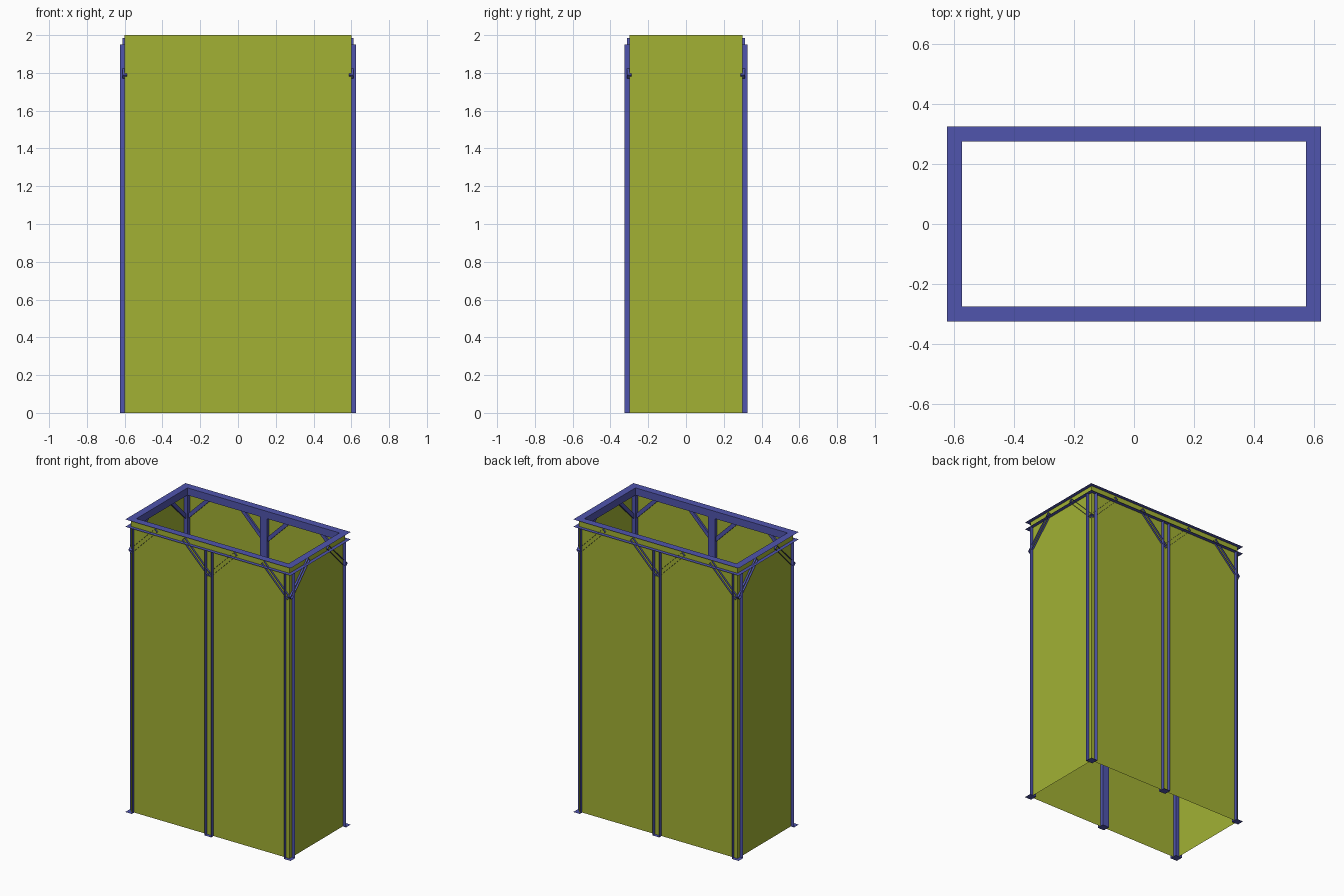
import bpy, bmesh
from math import radians
from mathutils import Matrix, Vector

if "Cube" in bpy.data.objects:
    bpy.data.objects.remove(bpy.data.objects["Cube"])

HX, HY, TOP = 0.6, 0.3, 2.0      # wall half sizes and height
T = 0.05                         # post and beam thickness
BEAM_Z = TOP - T                 # underside of the top beam
BRACE = 0.025                    # brace thickness


def material(name, rgb):
    m = bpy.data.materials.new(name)
    m.diffuse_color = (*rgb, 1)
    m.use_nodes = True
    m.node_tree.nodes["Principled BSDF"].inputs["Base Color"].default_value = m.diffuse_color
    return m


GREEN = material("wall_green", (0.36, 0.44, 0.034))
BLUE = material("frame_blue", (0.08, 0.09, 0.42))


def finish(name, bm, mat):
    me = bpy.data.meshes.new(name)
    bm.to_mesh(me)
    bm.free()
    me.materials.append(mat)
    ob = bpy.data.objects.new(name, me)
    bpy.context.collection.objects.link(ob)
    return ob


def open_box(name, size, matrix, dropped):
    """Box without the faces that point along the dropped directions."""
    bm = bmesh.new()
    bmesh.ops.create_cube(bm, size=1)
    bm.normal_update()
    gone = [f for f in bm.faces if any(f.normal.dot(Vector(d)) > 0.9 for d in dropped)]
    bmesh.ops.delete(bm, geom=gone, context='FACES')
    bm.transform(matrix @ Matrix.Diagonal((*size, 1)))
    return finish(name, bm, BLUE)


# Each wall is laid out as a front wall, then turned about z
walls = [("front", 0, HX, HY, True), ("right", 90, HY, HX, False),
         ("back", 180, HX, HY, True), ("left", 270, HY, HX, False)]

for side, angle, half, dist, has_mid in walls:
    turn = Matrix.Rotation(radians(angle), 4, 'Z')

    # Thin wall panel
    bm = bmesh.new()
    corners = [(-half, 0), (half, 0), (half, TOP), (-half, TOP)]
    bm.faces.new([bm.verts.new(turn @ Vector((u, -dist, z))) for u, z in corners])
    finish(side + "_wall", bm, GREEN)

    # Middle post, open on the outside
    if has_mid:
        place = turn @ Matrix.Translation((0, -dist, BEAM_Z / 2))
        open_box(side + "_middle_post", (T, T, BEAM_Z), place, [(0, -1, 0), (0, 0, 1)])

    # Diagonal braces from the post axes up into the beam
    starts = [(-half, 1), (half, -1)] + ([(0, -1), (0, 1)] if has_mid else [])
    for i, (u, s) in enumerate(starts):
        place = (turn @ Matrix.Translation((u + s * 0.098, -dist, 1.878))
                 @ Matrix.Rotation(radians(-45 * s), 4, 'Y'))
        open_box(f"{side}_brace_{i + 1}", (0.277, BRACE, BRACE), place, [(0, -1, 0)])

# Corner posts, open on both outer sides
for sx, x_name in ((-1, "left"), (1, "right")):
    for sy, y_name in ((-1, "front"), (1, "back")):
        place = Matrix.Translation((sx * HX, sy * HY, BEAM_Z / 2))
        open_box(f"{y_name}_{x_name}_corner_post", (T, T, BEAM_Z), place,
                 [(sx, 0, 0), (0, sy, 0), (0, 0, 1)])

# Top beam ring: a channel profile carried round the rectangle, open outwards
bm = bmesh.new()
profile = [(T / 2, BEAM_Z), (-T / 2, BEAM_Z), (-T / 2, TOP), (T / 2, TOP)]
rings = [[bm.verts.new((sx * (HX + d), sy * (HY + d), z))
          for sx, sy in ((-1, -1), (1, -1), (1, 1), (-1, 1))] for d, z in profile]
for a, b in zip(rings, rings[1:]):
    for i in range(4):
        j = (i + 1) % 4
        bm.faces.new((a[j], a[i], b[i], b[j]))
bmesh.ops.recalc_face_normals(bm, faces=bm.faces)
finish("top_beam_ring", bm, BLUE)
